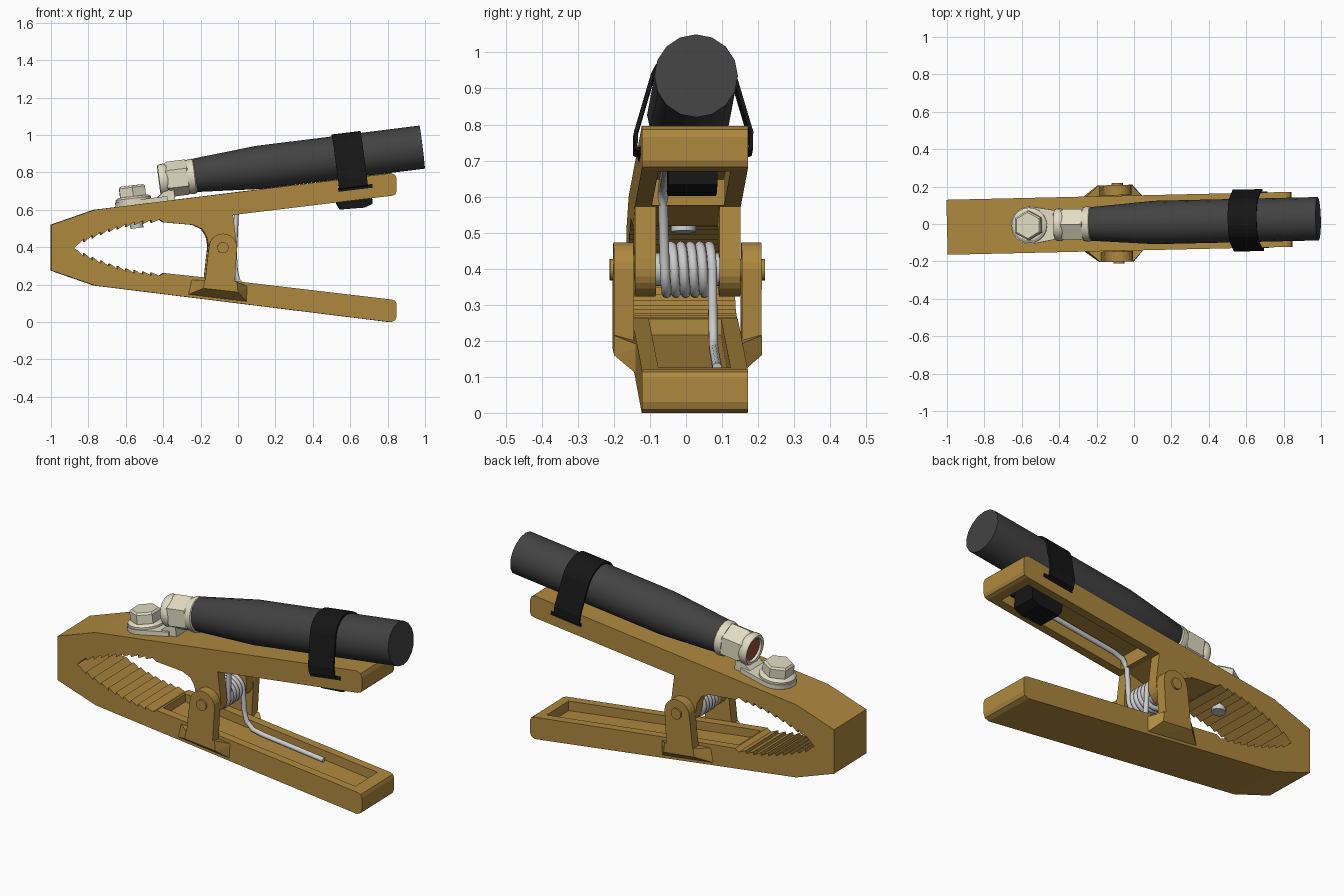
import bpy, bmesh, math
from mathutils import Matrix, Vector

if "Cube" in bpy.data.objects:
    bpy.data.objects.remove(bpy.data.objects["Cube"])

def material(name, rgb):
    m = bpy.data.materials.new(name)
    m.diffuse_color = (*rgb, 1)
    m.use_nodes = True
    m.node_tree.nodes["Principled BSDF"].inputs["Base Color"].default_value = m.diffuse_color
    return m

BRASS = material("brass", (0.43, 0.25, 0.05))
RUBBER = material("rubber", (0.055, 0.055, 0.055))
BLACK = material("black_strap", (0.008, 0.008, 0.008))
TIN = material("tinned_metal", (0.76, 0.72, 0.55))
COPPER = material("copper", (0.3, 0.08, 0.04))
I = Matrix.Identity(4)
MID, SL = 0.3975, 0.124            # mirror height of the jaws, slope of the handles
PX, PZ = -0.085, MID               # pivot
# frame lying on top of the upper handle: x along it, z normal to it
H = Matrix.Translation((0, 0, 0.695)) @ Matrix.Rotation(-math.atan(SL), 4, 'Y')

def finish(name, bm, mat, frame=I):
    bmesh.ops.recalc_face_normals(bm, faces=bm.faces)
    me = bpy.data.meshes.new(name)
    bm.to_mesh(me)
    bm.free()
    ob = bpy.data.objects.new(name, me)
    bpy.context.collection.objects.link(ob)
    ob.matrix_world = frame
    if mat:
        me.materials.append(mat)
    return ob

def loft(name, rings, mat, frame=I):
    bm = bmesh.new()
    vs = [[bm.verts.new(p) for p in r] for r in rings]
    n = len(vs[0])
    for a, b in zip(vs, vs[1:]):
        for i in range(n):
            bm.faces.new((a[i], a[(i + 1) % n], b[(i + 1) % n], b[i]))
    bm.faces.new(vs[0])
    bm.faces.new(vs[-1])
    return finish(name, bm, mat, frame)

def prism_y(name, pts, y0, y1, mat, frame=I):
    return loft(name, [[(x, y, z) for x, z in pts] for y in (y0, y1)], mat, frame)

def prism_z(name, pts, z0, z1, mat, frame=I):
    return loft(name, [[(x, y, z) for x, y in pts] for z in (z0, z1)], mat, frame)

def lathe(name, prof, sides, mat, frame, turn=0.0):
    """Revolve (along, radius) pairs about the frame's x axis."""
    ang = [2 * math.pi * i / sides + turn for i in range(sides)]
    return loft(name, [[(u, r * math.sin(a), r * math.cos(a)) for a in ang] for u, r in prof], mat, frame)

def arc(cx, cz, r, a0, a1, n):
    return [(cx + r * math.cos(math.radians(a0 + (a1 - a0) * i / n)),
             cz + r * math.sin(math.radians(a0 + (a1 - a0) * i / n))) for i in range(n + 1)]

def flip(pts):
    return [(x, 2 * MID - z) for x, z in pts]

def cut(ob, cutter):
    mod = ob.modifiers.new("pocket", 'BOOLEAN')
    mod.operation, mod.object, mod.solver = 'DIFFERENCE', cutter, 'EXACT'
    bpy.context.view_layer.update()
    bpy.context.view_layer.objects.active = ob
    bpy.ops.object.modifier_apply(modifier=mod.name)
    bpy.data.objects.remove(cutter)

# Jaws: shared outline with a small front zigzag and a curved row of saw teeth
tip = [(-1 + 0.12 * i / 8, MID + (0.006 if i % 2 else -0.004)) for i in range(9)]
def bite(x):
    t = (x + 0.87) / 0.45
    return 0.413 + 0.127 * (1 - (1 - min(t, 1)) ** 1.8)
teeth, w = [], 0.045
for i in range(10):
    x = -0.87 + i * w
    teeth += [(x, bite(x) - 0.008), (x + w - 0.003, bite(x + w) + 0.008)]
inner = teeth + [(-0.40, 0.533), (-0.23, 0.518), (-0.03, 0.572), (0.82, 0.675)]
outer = [(0.838, 0.682), (0.845, 0.70), (0.845, 0.765), (0.837, 0.786), (0.815, 0.796),
         (-0.77, 0.60), (-1, 0.52)]
low_inner = teeth + [(-0.40, 0.533), (-0.17, 0.558), (-0.03, 0.575), (0.82, 0.675)]
W = 0.147
upper = prism_y("upper_jaw", tip + inner + outer, -W, W, BRASS)
lower = prism_y("lower_jaw", tip + flip(low_inner + outer), -W, W, BRASS)

# Hollow channels inside both handles
def channel(x0, x1, wall):
    top = lambda x: 0.697 + SL * x - wall
    return [(x0, top(x0)), (x1, top(x1)), (x1, 0.45), (x0, 0.45)]
cut(upper, prism_y("upper_cutter", channel(0.0, 0.775, 0.05), -0.1, 0.1, None))
cut(lower, prism_y("lower_cutter", flip(channel(-0.39, 0.775, 0.07)), -0.1, 0.1, None))

# Pivot ears: inner pair on the upper jaw, outer pair with flared feet on the lower one
up_ear = [(-0.03, 0.60), (-0.24, 0.60), (-0.24, 0.517), (-0.195, 0.497), (-0.17, 0.455)] + \
    arc(PX, PZ, 0.075, 180, 360, 12) + [(-0.012, 0.43), (-0.03, 0.575)]
low_ear = [(-0.185, 0.18), (-0.163, 0.38)] + arc(PX, PZ, 0.075, 180, 0, 12) + [(-0.022, 0.20), (-0.022, 0.17)]
for s, side in ((-1, "front"), (1, "back")):
    prism_y(f"upper_ear_{side}", up_ear, s * 0.088, s * 0.1465, BRASS)
    prism_y(f"lower_ear_{side}", low_ear, s * 0.15, s * 0.205, BRASS)
    bm = bmesh.new()
    for y, pts in ((0.13, [(-0.29, 0.138), (0.055, 0.096), (0.06, 0.185), (-0.27, 0.225)]),
                   (0.205, [(-0.19, 0.18), (-0.005, 0.16), (-0.01, 0.215), (-0.183, 0.225)])):
        for x, z in pts:
            bm.verts.new((x, s * y, z))
    bmesh.ops.convex_hull(bm, input=bm.verts)
    finish(f"ear_foot_{side}", bm, BRASS)

# Pivot pin and its sleeve
smooth = []
pin = Matrix.Translation((PX, 0, PZ)) @ Matrix.Rotation(math.pi / 2, 4, 'Z')
smooth.append(lathe("pivot_pin", [(-0.215, 0.03), (0.215, 0.03)], 20, BRASS, pin))
smooth.append(lathe("pin_sleeve", [(-0.088, 0.046), (0.088, 0.046)], 20, None, pin))

# Torsion spring with one leg in each handle
turns, n, R = 5, 24, 0.066
path = [(0.5, -0.07, 0.688), (0.08, -0.07, 0.636), (0.02, -0.07, 0.62), (-0.01, -0.069, 0.58)]
for i in range(turns * n + 1):
    a = -2 * math.pi * i / n
    path.append((PX + R * math.cos(a), -0.064 + 0.132 * i / (turns * n), PZ + R * math.sin(a)))
path += [(-0.012, 0.069, 0.28), (0.0, 0.07, 0.225), (0.04, 0.07, 0.185), (0.1, 0.07, 0.172), (0.47, 0.07, 0.126)]
cu = bpy.data.curves.new("spring", 'CURVE')
cu.dimensions, cu.bevel_depth, cu.bevel_resolution, cu.use_fill_caps = '3D', 0.0135, 2, True
sp = cu.splines.new('POLY')
sp.points.add(len(path) - 1)
for p, co in zip(sp.points, path):
    p.co = (*co, 1)
bpy.context.collection.objects.link(bpy.data.objects.new("spring", cu))

# Cable sleeve, crimp barrel and copper core, all on one axis above the handle
axis = H @ Matrix.Translation((0, 0, 0.117))
lug_axis = H @ Matrix.Translation((0, 0, 0.113))
smooth.append(lathe("cable", [(-0.225, 0.084), (-0.215, 0.09), (0.125, 0.116), (1.007, 0.116)], 16, RUBBER, axis))
smooth.append(lathe("barrel_rim", [(-0.385, 0.062), (-0.408, 0.066), (-0.412, 0.08), (-0.40, 0.087),
                                   (-0.378, 0.087), (-0.365, 0.08)], 20, TIN, lug_axis))
lathe("barrel_hex", [(-0.38, 0.082), (-0.36, 0.095), (-0.26, 0.095), (-0.245, 0.082)], 6, TIN, lug_axis)
smooth.append(lathe("barrel_collar", [(-0.26, 0.088), (-0.245, 0.094), (-0.222, 0.094), (-0.215, 0.086)],
                    20, TIN, lug_axis))
smooth.append(lathe("copper_core", [(-0.398, 0.06), (-0.36, 0.06)], 16, COPPER, lug_axis))

# Lug palm, neck and hex bolt
BX = -0.56
prism_z("lug_palm", arc(BX, 0, 0.1, 80, 280, 16) + [(-0.38, -0.07), (-0.38, 0.07)], -0.004, 0.025, TIN, H)
prism_y("lug_neck", [(-0.46, 0), (-0.34, 0), (-0.34, 0.07), (-0.39, 0.055), (-0.43, 0.026)], -0.06, 0.06, TIN, H)
stand = H @ Matrix.Translation((BX, 0, 0)) @ Matrix.Rotation(-math.pi / 2, 4, 'Y')
smooth.append(lathe("bolt_flange", [(0.02, 0.095), (0.036, 0.095), (0.046, 0.08)], 20, TIN, stand))
lathe("bolt_head", [(0.04, 0.08), (0.095, 0.08), (0.105, 0.07)], 6, TIN, stand, math.pi / 6)
smooth.append(lathe("bolt_shank", [(-0.125, 0.035), (0.03, 0.035)], 12, None, stand))

# Strap over the cable and its folded bundle under the handle
side = [(0.132, -0.055), (0.16, -0.045), (0.16, 0.0)]
loop = side + arc(0, 0.117, 0.121, 12, 168, 14) + [(-y, z) for y, z in reversed(side)]
bm = bmesh.new()
rows = [[bm.verts.new((x, y, z)) for y, z in loop] for x in (0.535, 0.69)]
for i in range(len(loop) - 1):
    bm.faces.new((rows[0][i], rows[0][i + 1], rows[1][i + 1], rows[1][i]))
strap = finish("strap", bm, BLACK, H)
sol = strap.modifiers.new("thickness", 'SOLIDIFY')
sol.thickness, sol.offset = 0.011, 0
for s, name in ((-1, "front"), (1, "back")):
    prism_y(f"strap_slot_{name}", [(0.53, -0.065), (0.715, -0.065), (0.715, -0.045), (0.53, -0.045)],
            s * 0.09, s * 0.151, BLACK, H)
prism_y("strap_bundle", [(0.515, -0.13), (0.53, -0.16), (0.66, -0.166), (0.705, -0.15), (0.71, -0.05), (0.515, -0.05)],
        -0.07, 0.065, BLACK, H)

# Smooth the round parts, then turn the whole clamp slightly about z
bpy.ops.object.select_all(action='DESELECT')
for ob in smooth:
    ob.select_set(True)
bpy.context.view_layer.objects.active = smooth[0]
bpy.ops.object.shade_smooth_by_angle(angle=math.radians(32))
bpy.context.view_layer.update()
yaw = Matrix.Translation((0, 0.0055, 0)) @ Matrix.Rotation(0.023, 4, 'Z')
for ob in bpy.data.objects:
    ob.matrix_world = yaw @ ob.matrix_world
